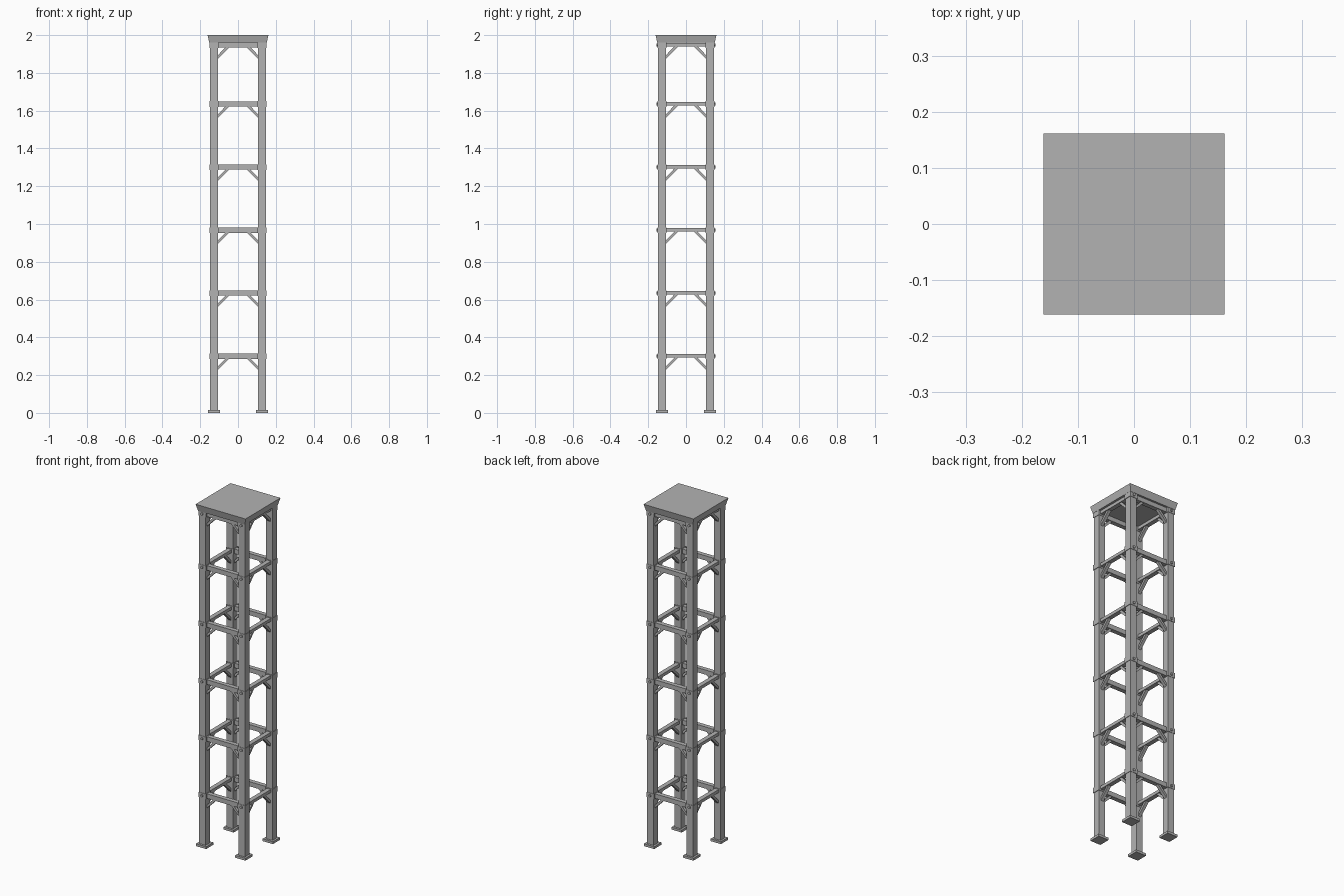
import bpy, bmesh, math
from mathutils import Matrix, Vector

if "Cube" in bpy.data.objects:
    bpy.data.objects.remove(bpy.data.objects["Cube"])

grey = bpy.data.materials.new("weathered_grey")
grey.diffuse_color = (0.45, 0.45, 0.45, 1)
grey.use_nodes = True
grey.node_tree.nodes["Principled BSDF"].inputs["Base Color"].default_value = grey.diffuse_color

POST = 0.127          # post centre offset
HALF = 0.021          # post half width
LEVELS = [0.30, 0.634, 0.967, 1.301, 1.635, 1.948]


def finish(name, bm):
    bmesh.ops.recalc_face_normals(bm, faces=bm.faces)
    me = bpy.data.meshes.new(name)
    bm.to_mesh(me)
    bm.free()
    me.materials.append(grey)
    ob = bpy.data.objects.new(name, me)
    bpy.context.collection.objects.link(ob)
    return ob


def box(bm, centre, size, rot=None):
    m = Matrix.Translation(centre)
    if rot is not None:
        m = m @ rot
    m = m @ Matrix.Diagonal((*size, 1))
    return bmesh.ops.create_cube(bm, size=1, matrix=m)["verts"]


def prism(bm, profile, depth, matrix):
    """Extrude an xz profile along y, then place it."""
    rings = [[bm.verts.new(matrix @ Vector((x, y, z))) for x, z in profile]
             for y in (-depth / 2, depth / 2)]
    bm.faces.new(rings[0])
    bm.faces.new(rings[1][::-1])
    n = len(profile)
    for i in range(n):
        j = (i + 1) % n
        bm.faces.new((rings[0][i], rings[1][i], rings[1][j], rings[0][j]))


CORNERS = [(sx, sy) for sx in (-1, 1) for sy in (-1, 1)]

# Posts and foot plates
posts, feet = bmesh.new(), bmesh.new()
for sx, sy in CORNERS:
    box(posts, (sx * POST, sy * POST, 0.986), (2 * HALF, 2 * HALF, 1.956))
    box(feet, (sx * POST, sy * POST, 0.007), (0.066, 0.066, 0.014))
finish("posts", posts)
finish("foot_plates", feet)

# Collars around the posts, with pegs on the front and back
collars, pegs = bmesh.new(), bmesh.new()
for z in LEVELS:
    for sx, sy in CORNERS:
        box(collars, (sx * POST, sy * POST, z), (0.048, 0.046, 0.03))
        m = (Matrix.Translation((sx * POST, sy * 0.15, z))
             @ Matrix.Rotation(math.pi / 2, 4, 'X'))
        bmesh.ops.create_cone(pegs, cap_ends=True, segments=6, radius1=0.008,
                              radius2=0.008, depth=0.012, matrix=m)
finish("post_collars", collars)
finish("collar_pegs", pegs)

# Horizontal beams: taller on the front and back, slimmer on the sides
front_beams, side_beams = bmesh.new(), bmesh.new()
for z in LEVELS:
    for s in (-1, 1):
        box(front_beams, (0, s * POST, z), (2 * POST, 0.026, 0.027))
        box(side_beams, (s * POST, 0, z + 0.002), (0.026, 2 * POST, 0.018))
finish("front_back_beams", front_beams)
finish("side_beams", side_beams)

# Diagonal knee braces under both ends of every beam
braces = bmesh.new()
brace = [(0.108, -0.074), (0.108, -0.056), (0.062, -0.008), (0.042, -0.008)]
for z in LEVELS:
    for k in range(4):
        for s in (-1, 1):
            m = (Matrix.Rotation(k * math.pi / 2, 4, 'Z')
                 @ Matrix.Translation((0, -POST, z))
                 @ Matrix.Diagonal((s, 1, 1, 1)))
            prism(braces, brace, 0.018, m)
finish("knee_braces", braces)

# Tapered top platform
top = bmesh.new()
for v in box(top, (0, 0, 1.98), (0.323, 0.323, 0.04)):
    if v.co.z < 1.98:
        v.co.x *= 0.94
        v.co.y *= 0.94
finish("top_platform", top)
